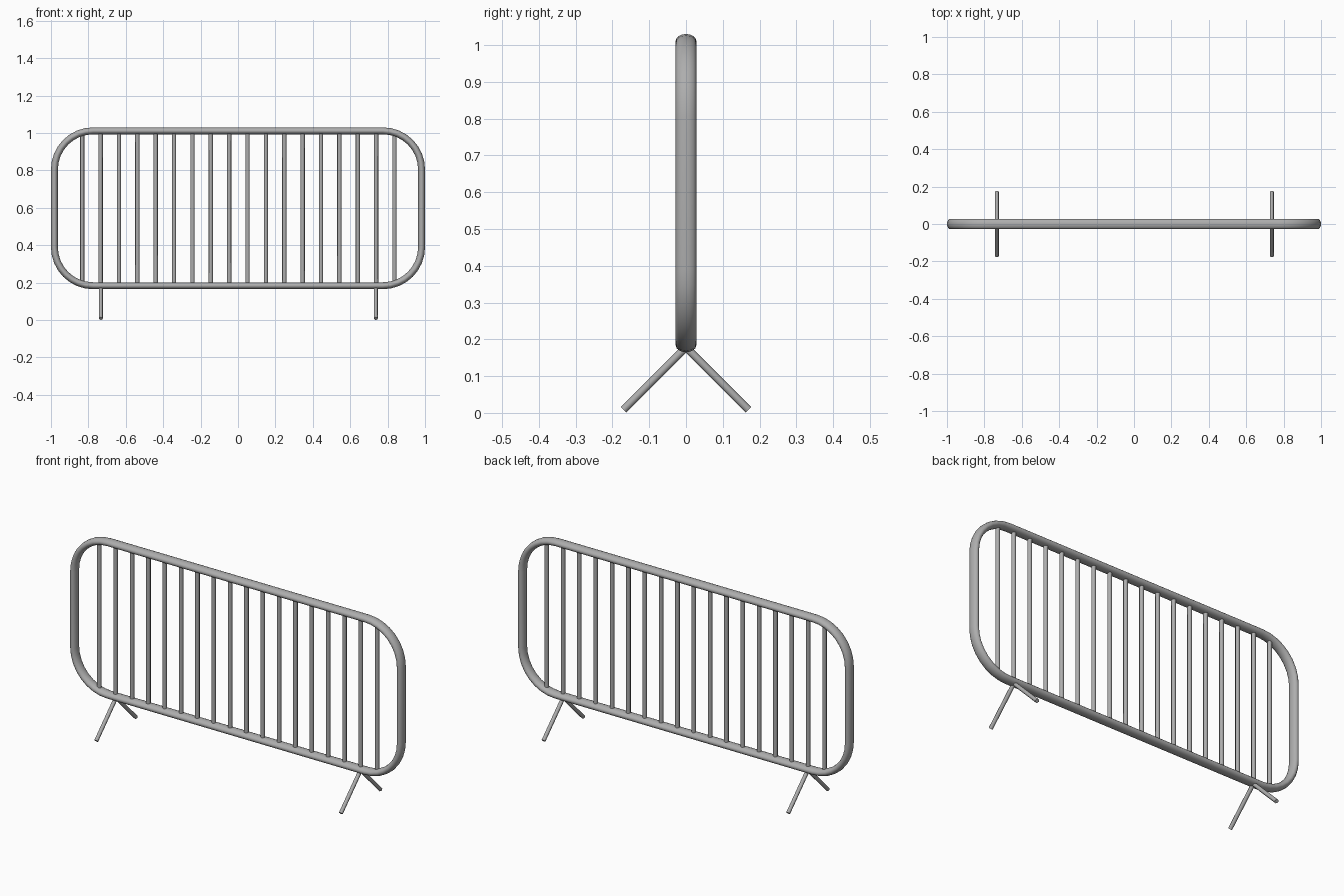
import bpy
import bmesh
from math import sin, cos, pi, radians
from mathutils import Vector

old = bpy.data.objects.get("Cube")
if old:
    bpy.data.objects.remove(old, do_unlink=True)

# Galvanised steel
steel = bpy.data.materials.new("galvanised steel")
steel.use_nodes = True
GREY = (0.42, 0.42, 0.42, 1)
steel.diffuse_color = GREY
bsdf = steel.node_tree.nodes["Principled BSDF"]
bsdf.inputs["Base Color"].default_value = GREY
bsdf.inputs["Roughness"].default_value = 0.5


def finish(name, bm, angle):
    bmesh.ops.recalc_face_normals(bm, faces=bm.faces)
    mesh = bpy.data.meshes.new(name)
    bm.to_mesh(mesh)
    bm.free()
    mesh.materials.append(steel)
    obj = bpy.data.objects.new(name, mesh)
    bpy.context.collection.objects.link(obj)
    bpy.ops.object.select_all(action="DESELECT")
    obj.select_set(True)
    bpy.context.view_layer.objects.active = obj
    bpy.ops.object.shade_smooth_by_angle(angle=radians(angle))
    return obj


def rod(name, start, end, radius, sides=8):
    start, end = Vector(start), Vector(end)
    axis = end - start
    bm = bmesh.new()
    bmesh.ops.create_cone(bm, cap_ends=True, segments=sides, radius1=radius,
                          radius2=radius, depth=axis.length)
    bmesh.ops.rotate(bm, verts=bm.verts,
                     matrix=axis.to_track_quat("Z", "Y").to_matrix())
    bmesh.ops.translate(bm, verts=bm.verts, vec=(start + end) / 2)
    return finish(name, bm, 50)


# Frame: oval tube swept around a rounded rectangle
HALF_W, BOTTOM, TOP = 1.0, 0.165, 1.03
THICK, DEPTH = 0.0185, 0.028
CORNER, STEPS, SIDES = 0.225, 8, 16
mid = (TOP + BOTTOM) / 2
cx, cz = HALF_W - CORNER, (TOP - BOTTOM) / 2 - CORNER
bm = bmesh.new()
rings = []
for quarter, (sx, sz) in enumerate([(1, 1), (-1, 1), (-1, -1), (1, -1)]):
    for step in range(STEPS + 1):
        a = (quarter + step / STEPS) * pi / 2
        ring = []
        for k in range(SIDES):
            t = 2 * pi * k / SIDES
            r = CORNER - THICK + THICK * cos(t)
            ring.append(bm.verts.new((sx * cx + r * cos(a), DEPTH * sin(t),
                                      mid + sz * cz + r * sin(a))))
        rings.append(ring)
for i, ring in enumerate(rings):
    after = rings[(i + 1) % len(rings)]
    for k in range(SIDES):
        n = (k + 1) % SIDES
        bm.faces.new((ring[k], ring[n], after[n], after[k]))
finish("frame", bm, 60)

# Upright bars
BARS, PITCH, SHIFT = 18, 0.0982, 0.002
for i in range(BARS):
    x = SHIFT + (i - (BARS - 1) / 2) * PITCH
    rod(f"upright_bar_{i + 1}", (x, 0, BOTTOM + THICK), (x, 0, TOP - THICK), 0.0115)

# Splayed legs
for side, sx in (("left", 1), ("right", -1)):
    for end, sy in (("front", -1), ("back", 1)):
        x = SHIFT + sx * 0.735
        rod(f"{end}_{side}_leg", (x, 0, 0.178), (x, sy * 0.17, 0.008), 0.0105)
